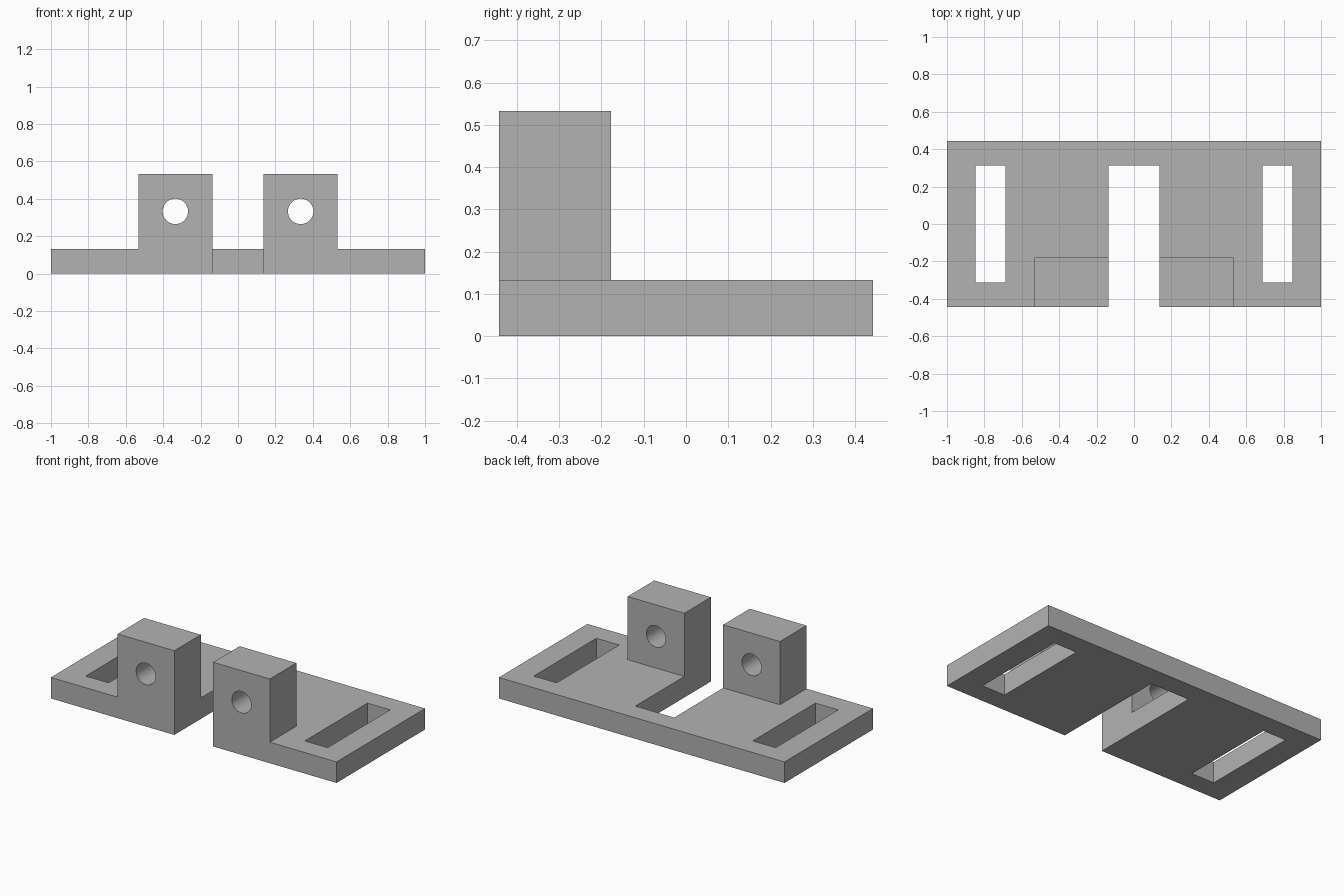
import bpy
from math import pi

cube = bpy.data.objects.get("Cube")
if cube:
    bpy.data.objects.remove(cube, do_unlink=True)

grey = bpy.data.materials.new("plain grey")
grey.use_nodes = True
colour = (0.448, 0.448, 0.448, 1)
grey.diffuse_color = colour
grey.node_tree.nodes["Principled BSDF"].inputs["Base Color"].default_value = colour

HALF_DEPTH = 0.443
PLATE_TOP = 0.133
LUG_TOP = 0.533
LUG_BACK = -0.178
NOTCH = 0.136
SLOT_Y = 0.313


def box(name, x, y, z):
    """Box spanning the given (low, high) ranges."""
    spans = (x, y, z)
    bpy.ops.mesh.primitive_cube_add(size=1, location=[sum(s) / 2 for s in spans])
    ob = bpy.context.object
    ob.name = name
    ob.scale = [s[1] - s[0] for s in spans]
    bpy.ops.object.transform_apply(location=True, rotation=False, scale=True)
    ob.data.materials.append(grey)
    return ob


def combine(target, tool, operation):
    """Apply a boolean and remove the tool."""
    bpy.context.view_layer.objects.active = target
    mod = target.modifiers.new(operation, 'BOOLEAN')
    mod.operation = operation
    mod.solver = 'EXACT'
    mod.object = tool
    bpy.ops.object.modifier_apply(modifier=mod.name)
    bpy.data.objects.remove(tool, do_unlink=True)


# Base plate
bracket = box("mounting_bracket", (-1, 1), (-HALF_DEPTH, HALF_DEPTH), (0, PLATE_TOP))

# Upright lugs, flush with the front edge
for side in (-1, 1):
    x = sorted((side * 0.1, side * 0.533))
    lug = box("lug", x, (-HALF_DEPTH, LUG_BACK), (0.05, LUG_TOP))
    combine(bracket, lug, 'UNION')

# Central notch, open at the front
notch = box("notch_cutter", (-NOTCH, NOTCH), (-1, SLOT_Y), (-1, 1))
combine(bracket, notch, 'DIFFERENCE')

# Long mounting slots and round pin holes
for side in (-1, 1):
    x = sorted((side * 0.687, side * 0.847))
    slot = box("slot_cutter", x, (-SLOT_Y, SLOT_Y), (-1, 1))
    combine(bracket, slot, 'DIFFERENCE')

    bpy.ops.mesh.primitive_cylinder_add(
        vertices=64, radius=0.068, depth=1, rotation=(pi / 2, 0, 0),
        location=(side * 0.335, LUG_BACK, 0.333))
    pin = bpy.context.object
    pin.data.materials.append(grey)
    combine(bracket, pin, 'DIFFERENCE')

# Smooth hole walls, crisp edges elsewhere
bpy.ops.object.select_all(action='DESELECT')
bracket.select_set(True)
bpy.context.view_layer.objects.active = bracket
bpy.ops.object.shade_smooth_by_angle(angle=pi / 6)
